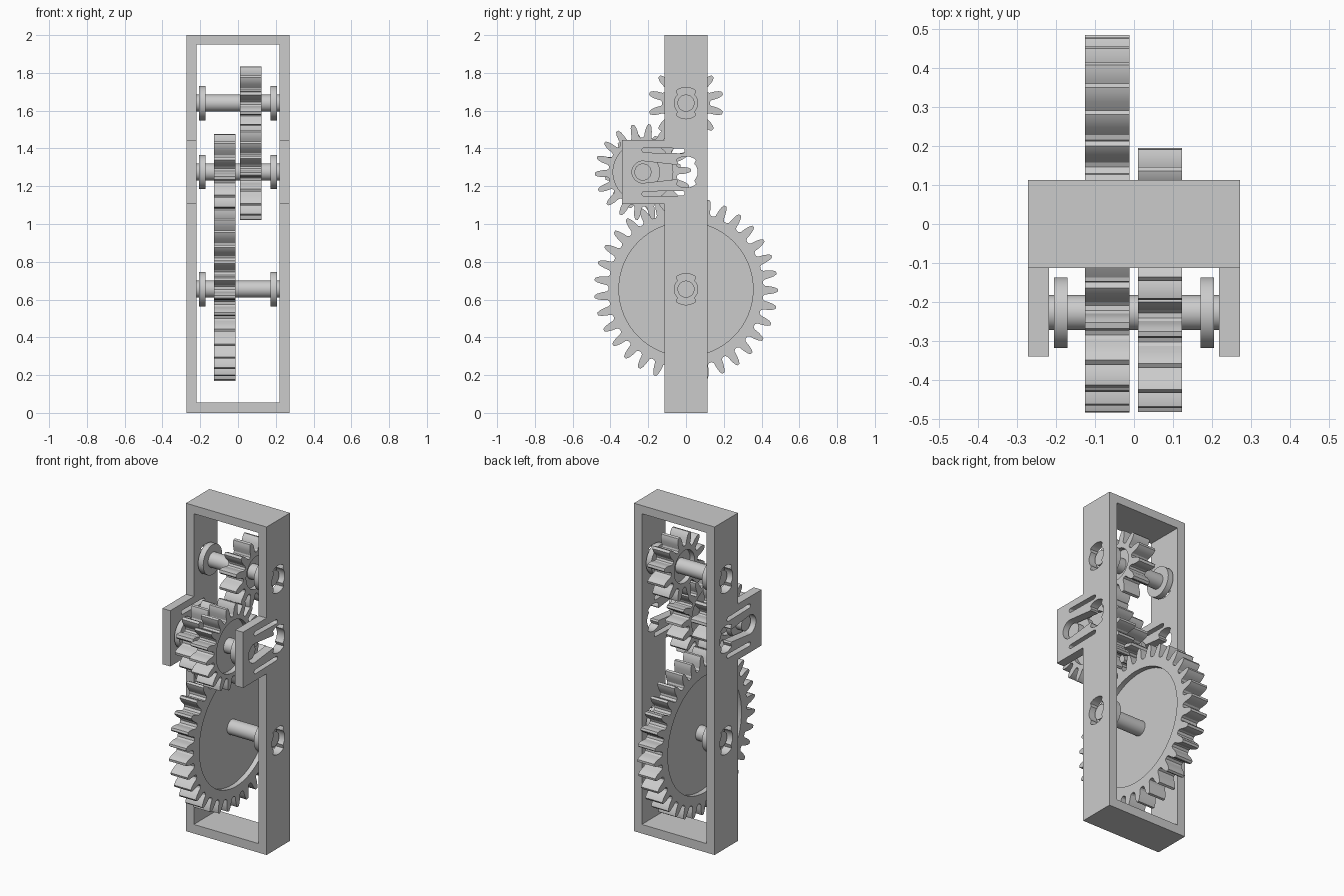
import bpy, bmesh
from math import sin, cos, pi, radians
from mathutils import Matrix

if "Cube" in bpy.data.objects:
    bpy.data.objects.remove(bpy.data.objects["Cube"])

# local x -> world y, local y -> world z, local z -> world x
TO_SIDE = Matrix(((0, 0, 1, 0), (1, 0, 0, 0), (0, 1, 0, 0), (0, 0, 0, 1)))


def arc(cy, cz, r, a0=0, a1=360, n=48):
    """Arc points; r may be a number or a function of the angle."""
    pts = []
    for i in range(n):
        a = radians(a0 + (a1 - a0) * i / (n - (abs(a1 - a0) != 360)))
        rr = r(a) if callable(r) else r
        pts.append((cy + rr * cos(a), cz + rr * sin(a)))
    return pts


def plate(bm, loops, x0, x1):
    """Extrude a y-z outline (first loop) with holes (other loops) along x."""
    cu = bpy.data.curves.new("outline", 'CURVE')
    cu.dimensions, cu.fill_mode, cu.extrude = '2D', 'BOTH', (x1 - x0) / 2
    for loop in loops:
        s = cu.splines.new('POLY')
        s.points.add(len(loop) - 1)
        for p, (u, v) in zip(s.points, loop):
            p.co = (u, v, 0, 1)
        s.use_cyclic_u = True
    ob = bpy.data.objects.new("outline", cu)
    bpy.context.collection.objects.link(ob)
    me = bpy.data.meshes.new_from_object(ob.evaluated_get(bpy.context.evaluated_depsgraph_get()))
    me.transform(Matrix.Translation(((x0 + x1) / 2, 0, 0)) @ TO_SIDE)
    part = bmesh.new()
    part.from_mesh(me)
    bmesh.ops.remove_doubles(part, verts=part.verts, dist=1e-5)
    bmesh.ops.recalc_face_normals(part, faces=part.faces)
    part.to_mesh(me)
    part.free()
    bm.from_mesh(me)
    bpy.data.objects.remove(ob)
    bpy.data.curves.remove(cu)
    bpy.data.meshes.remove(me)


def rod(bm, y, z, r, x0, x1):
    m = Matrix.Translation(((x0 + x1) / 2, y, z)) @ TO_SIDE
    bmesh.ops.create_cone(bm, cap_ends=True, segments=48, radius1=r, radius2=r,
                          depth=x1 - x0, matrix=m)


def finish(name, bm):
    me = bpy.data.meshes.new(name)
    bm.to_mesh(me)
    bm.free()
    ob = bpy.data.objects.new(name, me)
    bpy.context.collection.objects.link(ob)
    bpy.ops.object.select_all(action='DESELECT')
    ob.select_set(True)
    bpy.context.view_layer.objects.active = ob
    bpy.ops.object.shade_smooth_by_angle(angle=radians(25))


TOP, MID, LOW = (0, 1.64), (-0.228, 1.275), (0, 0.655)


# Side walls with front tabs, keyed shaft holes, snap-in slot and flex slits
def keyed(a):
    return 0.083 if abs(sin(a)) > 0.75 else 0.062


slot_z = MID[1]
outline = [(-0.113, 0), (0.113, 0), (0.113, 2), (-0.113, 2),
           (-0.113, 1.445), (-0.34, 1.445), (-0.34, 1.105), (-0.113, 1.105)]
slot = arc(MID[0], slot_z, 0.058, 90, 270, 20) + arc(0, slot_z, keyed, -142, 142, 60)
slits = [arc(-0.22, slot_z + s * 0.116, 0.013, 90, 270, 10) +
         arc(-0.02, slot_z + s * 0.112, 0.013, -90, 90, 10) for s in (1, -1)]
holes = [arc(*TOP, keyed), arc(*LOW, keyed), slot] + slits
for name, x0, x1 in (("left_wall", -0.272, -0.219), ("right_wall", 0.219, 0.272)):
    bm = bmesh.new()
    plate(bm, [outline] + holes, x0, x1)
    finish(name, bm)

# Top and bottom bars of the frame
for name, z0, z1 in (("frame_top", 1.95, 2), ("frame_base", 0, 0.055)):
    bm = bmesh.new()
    plate(bm, [[(-0.113, z0), (0.113, z0), (0.113, z1), (-0.113, z1)]], -0.219, 0.219)
    finish(name, bm)

# Axles with a flange near each wall
for name, (y, z) in (("top_axle", TOP), ("middle_axle", MID), ("lower_axle", LOW)):
    bm = bmesh.new()
    rod(bm, y, z, 0.045, -0.245, 0.245)
    rod(bm, y, z, 0.091, -0.206, -0.171)
    rod(bm, y, z, 0.091, 0.171, 0.206)
    finish(name, bm)

# Gears: toothed ring around a thinner web
HALF_TOOTH = [(0, -0.40), (0.12, -0.29), (0.5, -0.235), (0.8, -0.165), (1, -0.075)]
TOOTH = HALF_TOOTH + [(f, -t) for f, t in reversed(HALF_TOOTH)]


def gear(name, centre, teeth, tip, root, recess, phase, x0, x1):
    y, z = centre
    pts = []
    for i in range(teeth):
        for f, t in TOOTH:
            r = root + f * (tip - root)
            a = radians(phase) + (i + t) * 2 * pi / teeth
            pts.append((y + r * cos(a), z + r * sin(a)))
    bm = bmesh.new()
    plate(bm, [pts, arc(y, z, recess, n=64)], x0, x1)
    plate(bm, [arc(y, z, recess, n=64)], x0 + 0.03, x1 - 0.03)
    finish(name, bm)


LEFT, RIGHT = (-0.126, -0.012), (0.01, 0.124)
gear("large_gear", LOW, 33, 0.486, 0.410, 0.355, -0.7, *LEFT)
gear("middle_pinion", MID, 12, 0.202, 0.126, 0.098, 9.3, *LEFT)
gear("middle_gear", MID, 18, 0.255, 0.182, 0.158, 2.3, *RIGHT)
gear("top_pinion", TOP, 12, 0.200, 0.126, 0.098, 15, *RIGHT)
